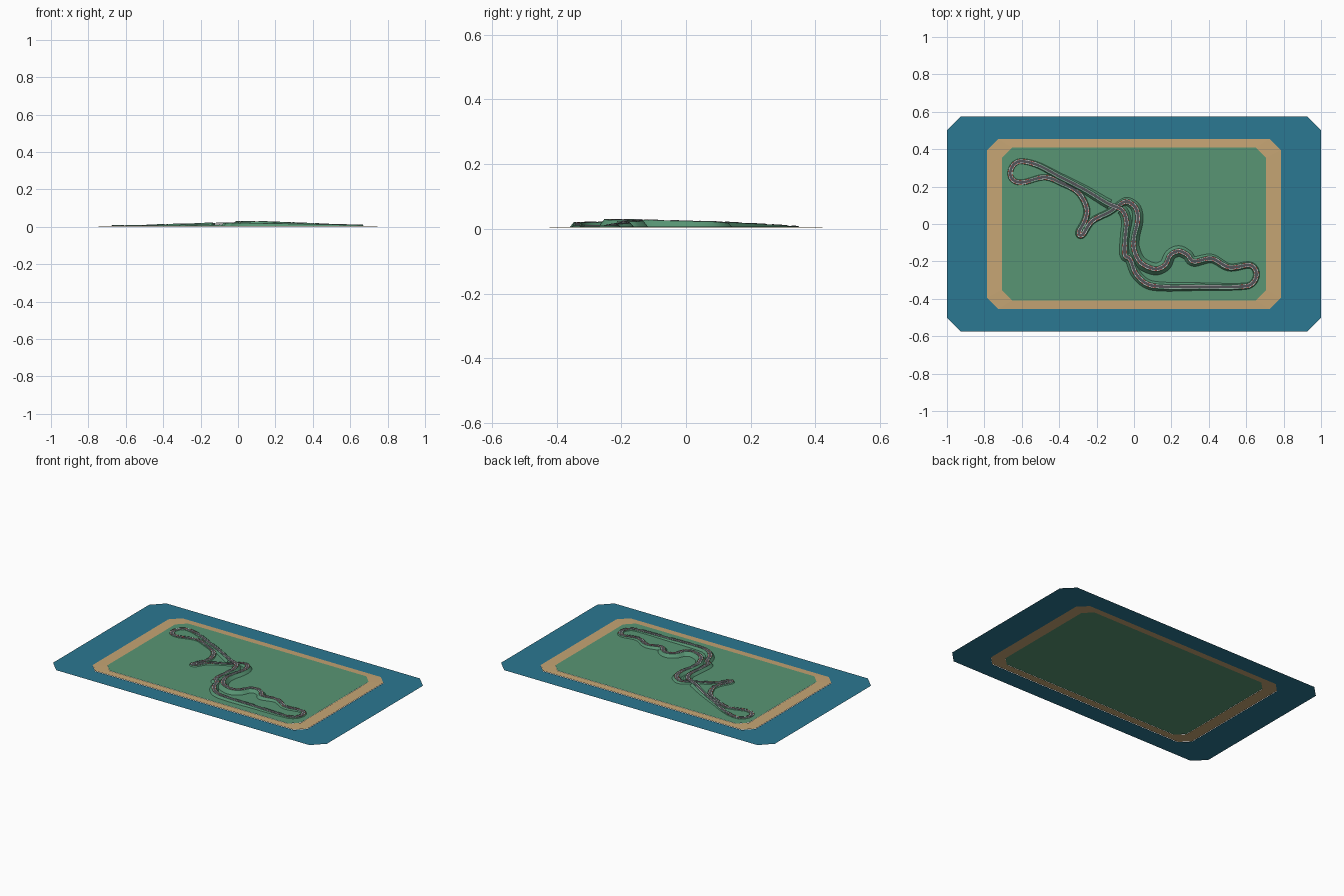
import bpy, bmesh
from mathutils import Vector

if "Cube" in bpy.data.objects:
    bpy.data.objects.remove(bpy.data.objects["Cube"])

def mat(name, r, g, b):
    m = bpy.data.materials.new(name)
    lin = [((c / 255 + .055) / 1.055) ** 2.4 for c in (r, g, b)]
    m.diffuse_color = (*lin, 1)
    m.use_nodes = True
    m.node_tree.nodes["Principled BSDF"].inputs["Base Color"].default_value = m.diffuse_color
    return m

WATER = mat("water", 43, 120, 146)
SAND = mat("sand", 198, 165, 116)
GRASS = mat("grass", 88, 149, 116)
ASPHALT = mat("asphalt", 82, 84, 88)
WHITE = mat("white", 230, 230, 228)
RED = mat("red", 200, 50, 45)
STEEL = mat("steel", 150, 155, 160)

def make(name, verts, faces, mats, idx=None):
    me = bpy.data.meshes.new(name)
    me.from_pydata(verts, [], faces)
    for m in mats:
        me.materials.append(m)
    if idx:
        me.polygons.foreach_set("material_index", idx)
    o = bpy.data.objects.new(name, me)
    bpy.context.collection.objects.link(o)
    return o

def octagon(x, y, c, z):
    return [(x, -y + c, z), (x, y - c, z), (x - c, y, z), (-x + c, y, z),
            (-x, y - c, z), (-x, -y + c, z), (-x + c, -y, z), (x - c, -y, z)]

def ring(name, outer, inner, m):
    make(name, outer + inner,
         [(i, (i + 1) % 8, 8 + (i + 1) % 8, 8 + i) for i in range(8)], [m])

# Island: water ring, beach ring, grass plate
G = 0.005
beach_out = octagon(.785, .455, .06, .002)
ring("water", octagon(1, .576, .075, 0), octagon(.785, .455, .06, 0), WATER)
ring("beach", beach_out, octagon(.707, .408, .055, G - .001), SAND)
make("grass_plate", octagon(.707, .408, .055, G), [tuple(range(8))], [GRASS])

# Circuit centreline: x, y, height in thousandths
PATH = [(.56, -.335, 11), (.35, -.335, 15), (.16, -.335, 19), (.07, -.32, 20),
        (.01, -.265, 21), (-.02, -.19, 22), (-.05, -.16, 22), (-.045, -.05, 22),
        (-.04, .015, 22), (-.065, .075, 22), (-.14, .11, 21), (-.265, .185, 17),
        (-.40, .255, 13), (-.515, .315, 9), (-.61, .335, 7), (-.655, .30, 7),
        (-.655, .245, 7), (-.60, .222, 7), (-.48, .25, 8), (-.39, .22, 9),
        (-.30, .17, 9), (-.255, .09, 10), (-.26, .025, 11), (-.295, -.045, 11),
        (-.275, -.057, 11), (-.225, .015, 11), (-.13, .065, 11), (-.075, .105, 13),
        (-.035, .12, 17), (.01, .085, 22), (.02, .02, 24), (0, -.07, 26),
        (0, -.135, 28), (.035, -.205, 29), (.11, -.24, 29), (.165, -.22, 28),
        (.195, -.165, 26), (.24, -.145, 25), (.285, -.165, 23), (.32, -.20, 22),
        (.415, -.185, 18), (.51, -.232, 14), (.62, -.22, 11), (.655, -.265, 10),
        (.63, -.32, 10)]
P = [Vector((x, y, z / 1000)) for x, y, z in PATH]
STEPS = 10
pts = []
for i in range(len(P)):
    a, b, c, d = (P[(i + k) % len(P)] for k in (-1, 0, 1, 2))
    for s in range(STEPS):
        t = s / STEPS
        pts.append(.5 * (2 * b + (c - a) * t + (2 * a - 5 * b + 4 * c - d) * t * t
                         + (3 * b - a - 3 * c + d) * t ** 3))
N = len(pts)
side = []
for i in range(N):
    t = pts[(i + 1) % N] - pts[i - 1]
    side.append(Vector((t.y, -t.x, 0)).normalized())

# Bridge span where the upper road crosses the lower one
cross = Vector((-.098, .09, 0))
def on_bridge(i):
    return 8 * STEPS < i < 12 * STEPS and (pts[i].xy - cross.xy).length < .03

def sweep(name, profile, mats, pick=lambda i, k: 0, keep=lambda i: True):
    """Sweep profile(height) -> [(offset, z)] along the closed circuit."""
    verts, faces, idx = [], [], []
    for p, s in zip(pts, side):
        sec = profile(p.z)
        n = len(sec)
        verts += [(p.x + s.x * o, p.y + s.y * o, z) for o, z in sec]
    for i in range(N):
        if keep(i):
            j = (i + 1) % N
            for k in range(n - 1):
                faces.append((i * n + k, i * n + k + 1, j * n + k + 1, j * n + k))
                idx.append(pick(i, k))
    return make(name, verts, faces, mats, idx)

R = .0085
# Road surface with white edge lines
sweep("road", lambda h: [(-R, h), (-R + .0012, h), (R - .0012, h), (R, h)][::-1],
      [ASPHALT, WHITE], lambda i, k: int(k != 1))

# Grass banks down to the plate, open below the bridge
def bank(h):
    w = .013 + (h - G) * .8
    return [(w, G), (.013, h - .0004), (-.013, h - .0004), (-w, G)]
sweep("embankment", bank, [GRASS], keep=lambda i: not on_bridge(i))
sweep("bridge_deck", lambda h: [(.013, h - .003), (.013, h - .0004),
                                (-.013, h - .0004), (-.013, h - .003), (.013, h - .003)],
      [STEEL], keep=on_bridge)

# Striped kerbs on the bends and low guard rails on both sides
def bend(i):
    return side[i - 4].angle(side[(i + 4) % N]) > .25
for s, nm in ((1, "right"), (-1, "left")):
    sweep("kerb_" + nm, lambda h: [(s * R, h + .0003), (s * (R + .0022), h + .0006)][::s],
          [RED, WHITE], lambda i, k: i // 2 % 2, bend)
    sweep("guard_rail_" + nm, lambda h: [(s * .0125, h - .0004), (s * .0125, h + .0016)],
          [STEEL], keep=lambda i: i % 10 < 7)
